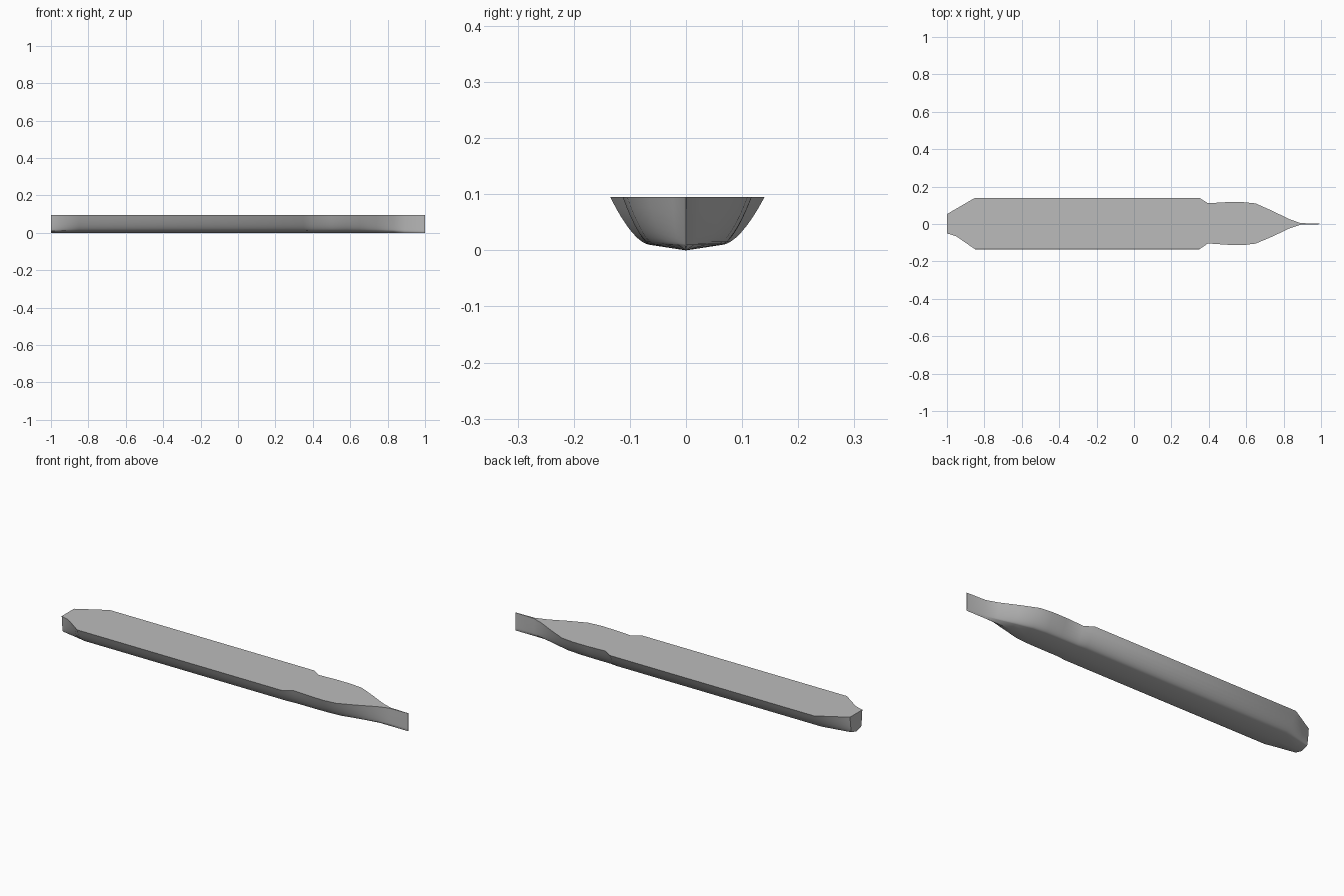
import bpy
import bmesh
import math

cube = bpy.data.objects.get("Cube")
if cube:
    bpy.data.objects.remove(cube, do_unlink=True)

grey = bpy.data.materials.new("hull grey")
grey.use_nodes = True
colour = (0.5, 0.5, 0.5, 1)
grey.diffuse_color = colour
grey.node_tree.nodes["Principled BSDF"].inputs["Base Color"].default_value = colour

DECK, CHINE, STEPS = 0.095, 0.01, 8

# Stations from stern to bow: x, back deck half-width, front deck half-width, chine half-width
stations = [
    (-1.0, 0.053, 0.05, 0.04),
    (-0.95, 0.082, 0.066, 0.05),
    (-0.85, 0.14, 0.135, 0.065),
    (0.35, 0.14, 0.135, 0.065),
    (0.395, 0.111, 0.104, 0.064),
    (0.5, 0.117, 0.111, 0.063),
    (0.58, 0.117, 0.113, 0.061),
    (0.65, 0.11, 0.105, 0.055),
    (0.74, 0.07, 0.067, 0.036),
    (0.83, 0.026, 0.024, 0.015),
    (0.89, 0.005, 0.004, 0.003),
    (1.0, 0.001, 0.001, 0.001),
]


def side(width, chine):
    """Rounded side from the chine up to the deck edge."""
    points = []
    for i in range(STEPS + 1):
        t = (i / STEPS) ** 2
        points.append((chine + (width - chine) * t ** 0.6,
                       CHINE + (DECK - CHINE) * t))
    return points


# Loft the hull through closed cross-sections
bm = bmesh.new()
rings = []
for x, back, front, chine in stations:
    outline = [(-y, z) for y, z in reversed(side(front, chine))]
    outline += [(0, 0)] + side(back, chine)
    rings.append([bm.verts.new((x, y, z)) for y, z in outline])

count = len(rings[0])
for a, b in zip(rings, rings[1:]):
    for i in range(count):
        j = (i + 1) % count
        bm.faces.new((a[i], a[j], b[j], b[i]))
bm.faces.new(rings[0])
bm.faces.new(rings[-1])
bmesh.ops.recalc_face_normals(bm, faces=bm.faces[:])

mesh = bpy.data.meshes.new("hull")
bm.to_mesh(mesh)
bm.free()
mesh.materials.append(grey)
hull = bpy.data.objects.new("hull", mesh)
bpy.context.collection.objects.link(hull)
bpy.context.view_layer.objects.active = hull
hull.select_set(True)
bpy.ops.object.shade_smooth_by_angle(angle=math.radians(35))
